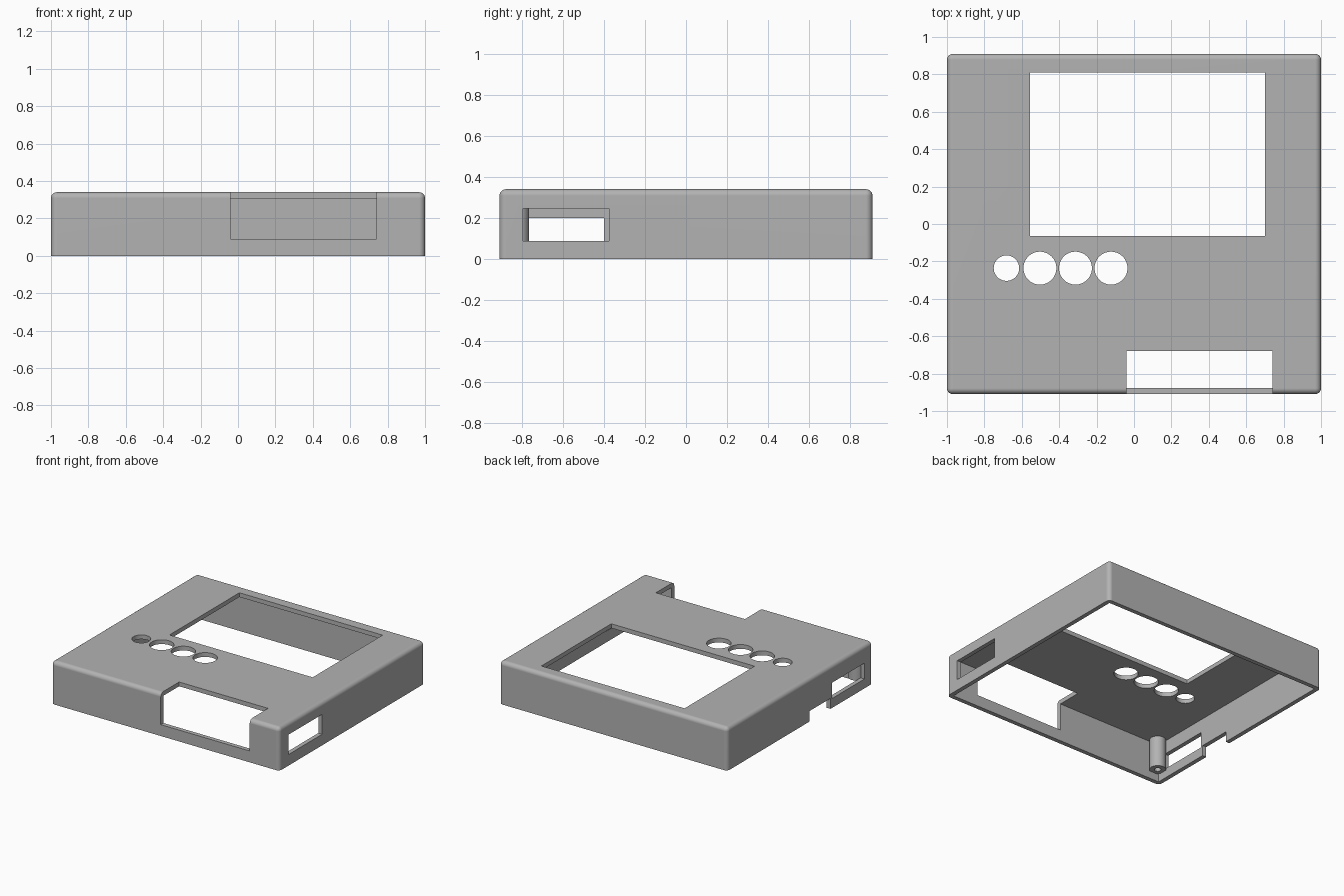
import bpy, bmesh, math
from mathutils import Matrix, Vector

cube = bpy.data.objects.get("Cube")
if cube:
    bpy.data.objects.remove(cube, do_unlink=True)

grey = bpy.data.materials.new("plain grey")
grey.use_nodes = True
colour = (0.45, 0.45, 0.45, 1)
grey.diffuse_color = colour
grey.node_tree.nodes["Principled BSDF"].inputs["Base Color"].default_value = colour

W, D, H = 1.0, 0.91, 0.34   # half width, half depth, height
T = 0.034                   # wall thickness


def make_object(name, bm):
    mesh = bpy.data.meshes.new(name)
    bm.to_mesh(mesh)
    bm.free()
    mesh.materials.append(grey)
    obj = bpy.data.objects.new(name, mesh)
    bpy.context.collection.objects.link(obj)
    return obj


def box(name, x, y, z, rounding=0):
    """Box from (min, max) pairs; rounding softens all but the bottom edges."""
    bm = bmesh.new()
    lo, hi = Vector((x[0], y[0], z[0])), Vector((x[1], y[1], z[1]))
    matrix = Matrix.Translation((lo + hi) / 2) @ Matrix.Diagonal((*(hi - lo), 1))
    bmesh.ops.create_cube(bm, size=1, matrix=matrix)
    if rounding:
        edges = [e for e in bm.edges if any(v.co.z > z[0] + 0.01 for v in e.verts)]
        bmesh.ops.bevel(bm, geom=edges, offset=rounding, segments=6,
                        profile=0.5, affect='EDGES')
    return make_object(name, bm)


def cylinder(name, x, y, z, radius, sides=64):
    bm = bmesh.new()
    bmesh.ops.create_cone(bm, cap_ends=True, segments=sides, radius1=radius,
                          radius2=radius, depth=z[1] - z[0],
                          matrix=Matrix.Translation((x, y, (z[0] + z[1]) / 2)))
    return make_object(name, bm)


def activate(obj):
    bpy.ops.object.select_all(action='DESELECT')
    obj.select_set(True)
    bpy.context.view_layer.objects.active = obj


def cut(target, cutter):
    cutter.hide_render = True
    mod = target.modifiers.new("cut", 'BOOLEAN')
    mod.operation = 'DIFFERENCE'
    mod.solver = 'EXACT'
    mod.object = cutter
    activate(target)
    bpy.ops.object.modifier_apply(modifier=mod.name)
    bpy.data.objects.remove(cutter, do_unlink=True)


def finish(obj):
    activate(obj)
    bpy.ops.object.shade_smooth_by_angle(angle=math.radians(30))
    mod = obj.modifiers.new("even shading", 'WEIGHTED_NORMAL')
    mod.keep_sharp = True


# Hollow lid, open underneath
shell = box("case_shell", (-W, W), (-D, D), (0, H), rounding=0.032)
cut(shell, box("hollow", (-W + T, W - T), (-D + T, D - T), (-0.1, H - T)))

# Rectangular openings
openings = {
    "screen_window": ((-0.555, 0.70), (-0.065, 0.81), (0.2, 0.5)),
    "front_port": ((-0.04, 0.74), (-1.1, -0.68), (0.09, 0.5)),
    "left_slot": ((0.9, 1.1), (-0.795, -0.375), (0.088, 0.245)),
    "right_slot": ((-1.1, -0.94), (-0.805, -0.40), (0.075, 0.2)),
    "right_notch": ((-1.1, -0.94), (-0.38, -0.12), (-0.1, 0.083)),
}
for name, (x, y, z) in openings.items():
    cut(shell, box(name, x, y, z))

# Row of round button holes
for x, radius in ((-0.682, 0.068), (-0.503, 0.088), (-0.313, 0.088), (-0.123, 0.088)):
    cut(shell, cylinder("button_hole", x, -0.236, (0.2, 0.5), radius))
finish(shell)

# Screw post in the front corner
post = cylinder("screw_post", -0.915, -0.825, (0.06, H - T + 0.01), 0.06, 48)
cut(post, cylinder("screw_hole", -0.915, -0.825, (0, 0.24), 0.024, 32))
finish(post)
